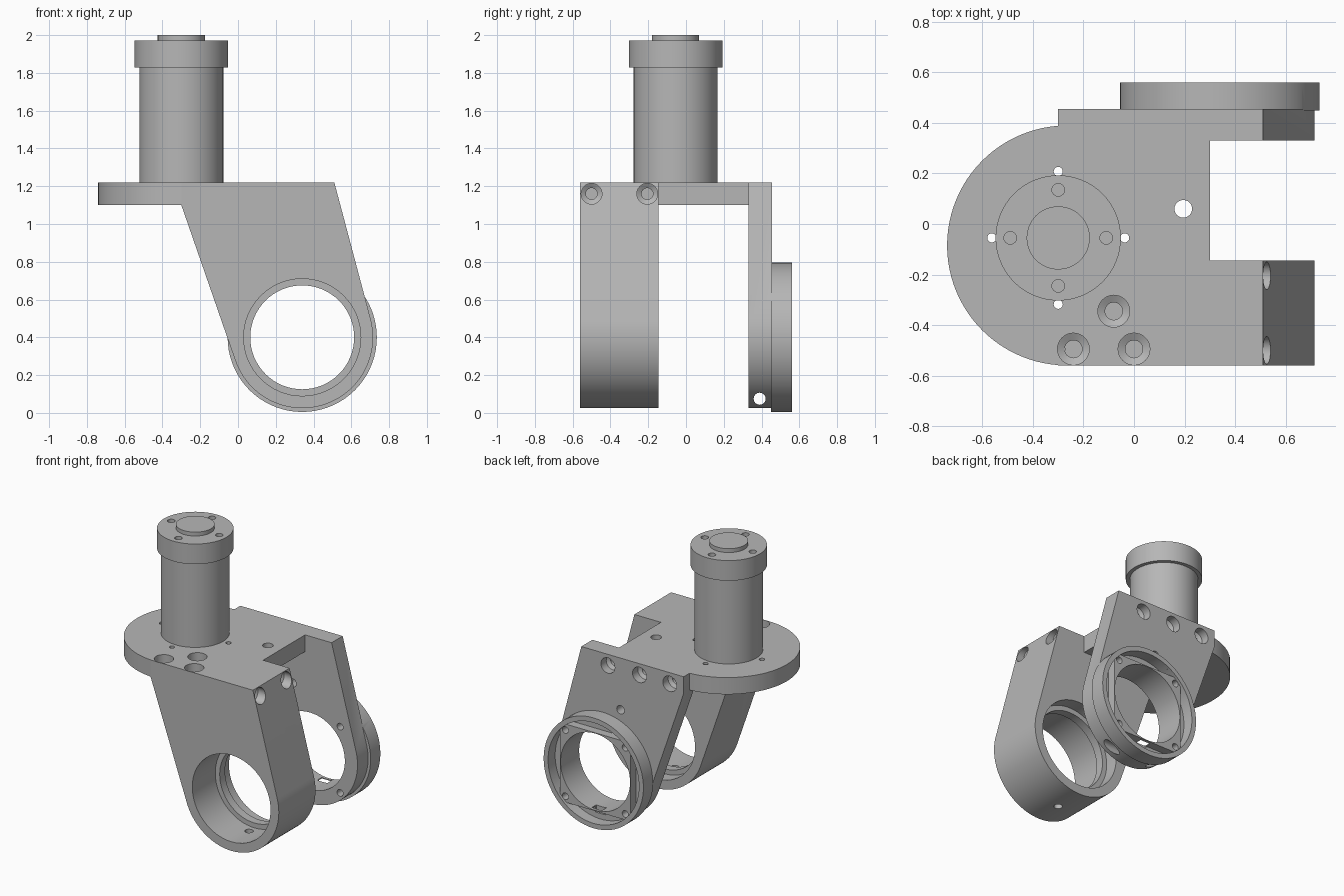
import bpy, bmesh, math
from mathutils import Vector

cube = bpy.data.objects.get("Cube")
if cube:
    bpy.data.objects.remove(cube, do_unlink=True)

grey = bpy.data.materials.new("machined_grey")
grey.use_nodes = True
colour = (0.47, 0.47, 0.47, 1)
grey.diffuse_color = colour
grey.node_tree.nodes["Principled BSDF"].inputs["Base Color"].default_value = colour

X, Y, Z = Vector((1, 0, 0)), Vector((0, 1, 0)), Vector((0, 0, 1))


def finish(name, bm):
    bmesh.ops.recalc_face_normals(bm, faces=bm.faces)
    mesh = bpy.data.meshes.new(name)
    bm.to_mesh(mesh)
    bm.free()
    mesh.materials.append(grey)
    ob = bpy.data.objects.new(name, mesh)
    bpy.context.collection.objects.link(ob)
    return ob


def lathe(name, profile, origin, axis, n=48):
    """Turned solid from (radius, distance along axis) pairs, capped at both ends."""
    bm = bmesh.new()
    u = axis.orthogonal().normalized()
    v = axis.cross(u)
    rings = []
    for r, h in profile:
        ring = []
        for i in range(n):
            a = math.tau * i / n
            ring.append(bm.verts.new(Vector(origin) + axis * h + (u * math.cos(a) + v * math.sin(a)) * r))
        rings.append(ring)
    for lo, hi in zip(rings, rings[1:]):
        for i in range(n):
            j = (i + 1) % n
            bm.faces.new((lo[i], lo[j], hi[j], hi[i]))
    bm.faces.new(rings[0])
    bm.faces.new(rings[-1])
    return finish(name, bm)


def prism(name, outline, start, end, axis):
    """Extrude a flat outline: (x, y) along Z, or (x, z) along Y."""
    bm = bmesh.new()
    place = (lambda a, b: (a, b, start)) if axis == Z else (lambda a, b: (a, start, b))
    face = bm.faces.new([bm.verts.new(place(a, b)) for a, b in outline])
    top = bmesh.ops.extrude_face_region(bm, geom=[face])["geom"]
    bmesh.ops.translate(bm, vec=axis * (end - start),
                        verts=[g for g in top if isinstance(g, bmesh.types.BMVert)])
    return finish(name, bm)


def arc(cx, cy, r, a0, a1, n=48):
    angles = [math.radians(a0 + (a1 - a0) * i / n) for i in range(n + 1)]
    return [(cx + r * math.cos(a), cy + r * math.sin(a)) for a in angles]


def combine(ob, others, operation):
    bpy.context.view_layer.objects.active = ob
    for other in others:
        mod = ob.modifiers.new("combine", "BOOLEAN")
        mod.operation = operation
        mod.solver = "EXACT"
        mod.object = other
        bpy.ops.object.modifier_apply(modifier=mod.name)
        bpy.data.objects.remove(other, do_unlink=True)


def hole(origin, axis, r, depth):
    """Plain cutter that starts slightly outside the surface."""
    return lathe("cutter", [(r, -0.05), (r, depth)], origin, axis, 24)


def screw_hole(origin, axis, r, deep, depth):
    """Counterbored cutter with a conical seat and a narrower bore."""
    return lathe("cutter", [(r, -0.1), (r, deep), (r * 0.55, deep + 0.015), (r * 0.55, depth)],
                 origin, axis, 32)


# Side arm outline: straight flanks tangent to the bearing eye
CX, CZ, R = 0.34, 0.40, 0.375


def tangent_angle(px, pz, side):
    dx, dz = px - CX, pz - CZ
    return math.degrees(math.atan2(dz, dx) + side * math.acos(R / math.hypot(dx, dz)))


left = tangent_angle(-0.30, 1.10, 1)
right = tangent_angle(0.51, 1.22, -1)
arm = [(-0.30, 1.22), (-0.30, 1.10)] + arc(CX, CZ, R, left, right + 360, 64) + [(0.51, 1.22)]

# Base plate, two arms and the rear flange form one bracket
bracket = prism("bracket", arc(-0.265, -0.085, 0.475, 90, 270) + [(0.30, -0.56), (0.30, 0.39)],
                1.10, 1.22, Z)
combine(bracket, [
    prism("front_arm", arm, -0.56, -0.145, Y),
    prism("rear_arm", arm, 0.33, 0.455, Y),
    lathe("rear_flange", [(0.395, 0.45), (0.395, 0.56)], (CX, 0, CZ), Y, 72),
], "UNION")

# Bearing bores
cuts = [
    lathe("cutter", [(0.31, -0.7), (0.31, -0.30), (0.275, -0.30), (0.275, -0.24),
                     (0.31, -0.24), (0.31, 0)], (CX, 0, CZ), Y, 64),
    lathe("cutter", [(0.275, 0.2), (0.275, 0.54), (0.36, 0.54), (0.36, 0.7)], (CX, 0, CZ), Y, 64),
]
# Four segment pockets leave drilled corner pads in the flange
half = math.degrees(math.acos(0.28 / 0.36))
for k in range(4):
    cuts.append(prism("cutter", arc(CX, CZ, 0.36, 90 * k - half, 90 * k + half, 20), 0.48, 0.58, Y))
    a = math.radians(45 + 90 * k)
    cuts.append(hole((CX + 0.335 * math.cos(a), 0.2, CZ + 0.335 * math.sin(a)), Y, 0.024, 0.5))
# Retaining notch at the bottom of the flange
cuts.append(prism("cutter", [(0.30, 0.08), (0.38, 0.08), (0.38, 0.2), (0.30, 0.2)], 0.47, 0.52, Y))

# Plate screw holes, cable hole and motor mounting holes
for x, y in ((-0.08, -0.345), (-0.24, -0.495), (0, -0.495)):
    cuts.append(screw_hole((x, y, 1.22), -Z, 0.063, 0.06, 0.2))
cuts.append(hole((0.195, 0.06, 1.22), -Z, 0.035, 0.3))
MX, MY = -0.30, -0.055
quarters = ((1, 0), (0, 1), (-1, 0), (0, -1))
for dx, dy in quarters:
    cuts.append(hole((MX + 0.263 * dx, MY + 0.263 * dy, 1.22), -Z, 0.018, 0.3))

# Screw holes in the arm edges and the rear face
for y in (-0.50, -0.205):
    cuts.append(screw_hole((0.53, y, 1.16), -X, 0.055, 0.06, 0.2))
for x in (0.30, 0.05, -0.19):
    cuts.append(screw_hole((x, 0.455, 1.14), -Y, 0.055, 0.06, 0.11))
cuts.append(hole((0.20, 0.455, 0.85), -Y, 0.03, 0.2))
# Clamp hole across the rear arm, and set screw hole under the front arm
cuts.append(hole((-0.3, 0.39, 0.075), X, 0.032, 1.3))
cuts.append(hole((CX, -0.36, 0), Z, 0.028, 0.2))
combine(bracket, cuts, "DIFFERENCE")

# Motor: body, cap and raised boss with four blind screw holes
motor = lathe("motor", [(0.222, 1.22), (0.222, 1.828), (0.248, 1.828), (0.248, 1.972),
                        (0.125, 1.972), (0.125, 2.0)], (MX, MY, 0), Z, 64)
combine(motor, [hole((MX + 0.19 * dx, MY + 0.19 * dy, 1.972), -Z, 0.025, 0.06)
                for dx, dy in quarters], "DIFFERENCE")

# Smooth round walls, crisp machined edges
bpy.ops.object.select_all(action="DESELECT")
for ob in (bracket, motor):
    ob.select_set(True)
bpy.context.view_layer.objects.active = bracket
bpy.ops.object.shade_smooth_by_angle(angle=math.radians(30))
